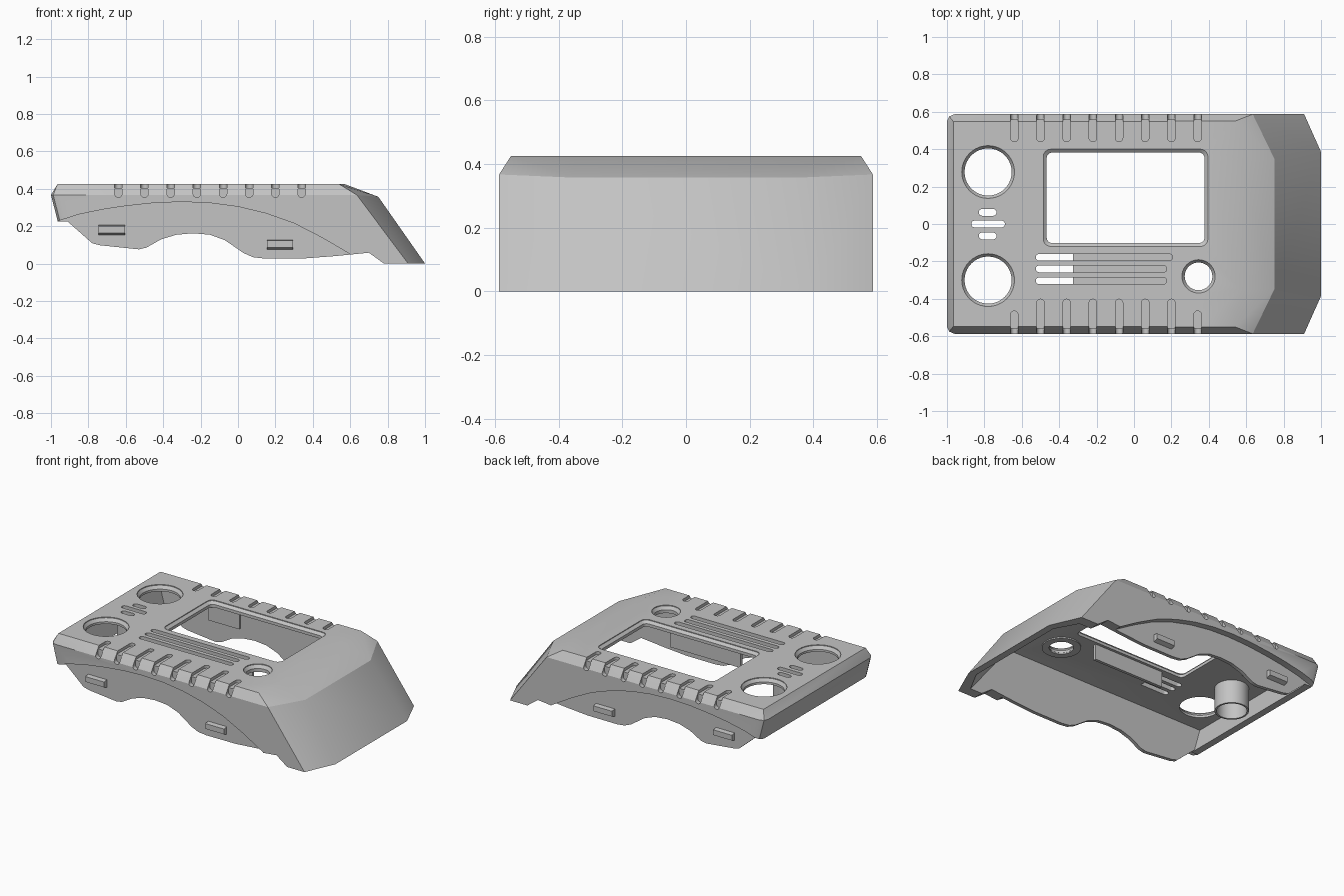
import bpy, bmesh, math
from mathutils import Vector

cube = bpy.data.objects.get("Cube")
if cube:
    bpy.data.objects.remove(cube, do_unlink=True)

gray = bpy.data.materials.new("plain gray")
gray.use_nodes = True
gray.diffuse_color = (0.55, 0.55, 0.55, 1)
gray.node_tree.nodes["Principled BSDF"].inputs["Base Color"].default_value = (0.55, 0.55, 0.55, 1)


def finish(name, bm):
    bmesh.ops.recalc_face_normals(bm, faces=bm.faces)
    me = bpy.data.meshes.new(name)
    bm.to_mesh(me)
    bm.free()
    me.materials.append(gray)
    ob = bpy.data.objects.new(name, me)
    bpy.context.collection.objects.link(ob)
    return ob


def hull(name, points):
    """Convex solid, each point mirrored across y = 0."""
    bm = bmesh.new()
    for x, y, z in points:
        for s in (1, -1):
            bm.verts.new((x, s * y, z))
    bmesh.ops.convex_hull(bm, input=bm.verts)
    bmesh.ops.dissolve_limit(bm, angle_limit=0.01, verts=bm.verts, edges=bm.edges)
    return finish(name, bm)


def loft(name, rings, axis="z"):
    """Solid through rings of equal length; each ring is (points, level)."""
    bm = bmesh.new()
    put = {"z": lambda a, b, l: (a, b, l), "y": lambda a, b, l: (a, l, b)}[axis]
    loops = [[bm.verts.new(put(a, b, l)) for a, b in pts] for pts, l in rings]
    n = len(loops[0])
    for low, high in zip(loops, loops[1:]):
        for i in range(n):
            j = (i + 1) % n
            bm.faces.new((low[i], low[j], high[j], high[i]))
    bm.faces.new(loops[0])
    bm.faces.new(loops[-1])
    return finish(name, bm)


def rounded(cx, cy, hx, hy, r, steps=6):
    """Rounded rectangle outline."""
    out = []
    for k, (sx, sy) in enumerate(((1, 1), (-1, 1), (-1, -1), (1, -1))):
        for i in range(steps + 1):
            a = math.pi / 2 * (k + i / steps)
            out.append((cx + sx * (hx - r) + r * math.cos(a), cy + sy * (hy - r) + r * math.sin(a)))
    return [p for i, p in enumerate(out) if (Vector(p) - Vector(out[i - 1])).length > 1e-5]


def circle(cx, cy, r, n=40):
    return [(cx + r * math.cos(i * math.tau / n), cy + r * math.sin(i * math.tau / n)) for i in range(n)]


def cut(target, tool):
    mod = target.modifiers.new("cut", "BOOLEAN")
    mod.operation, mod.solver, mod.object = "DIFFERENCE", "EXACT", tool
    bpy.context.view_layer.objects.active = target
    bpy.ops.object.modifier_apply(modifier=mod.name)
    bpy.data.objects.remove(tool, do_unlink=True)


def ring(name, x, y, outer, inner, low, high):
    ob = loft(name, [(circle(x, y, outer), low), (circle(x, y, outer), high)])
    cut(ob, loft("bore", [(circle(x, y, inner), low - 0.1), (circle(x, y, inner), high + 0.1)]))
    return ob


WALL_OUT, WALL_IN = 0.542, 0.518

# Chamfered shell with a sloping nose, hollowed from below
shell = hull("shell", [
    (-0.965, 0.547, 0.425), (0.54, 0.55, 0.425), (0.57, 0.35, 0.425),
    (-1, 0.55, 0.367), (-0.988, 0.575, 0.367), (-0.96, 0.587, 0.367),
    (0.635, 0.587, 0.367), (0.75, 0.35, 0.357),
    (1, 0.385, 0), (0.91, 0.587, 0),
    (-0.906, 0.55, 0), (-0.894, 0.575, 0), (-0.866, 0.587, 0)])
cut(shell, hull("cavity", [
    (-0.96, WALL_IN, 0.385), (0.53, WALL_IN, 0.385), (0.61, WALL_IN, 0.33), (0.71, 0.33, 0.322),
    (0.99, 0.37, -0.05), (0.91, WALL_IN, -0.05), (-0.84, WALL_IN, -0.05)]))

# Curved recess on the lower part of both side walls
arc = [(-1.1, 0.225), (-0.97, 0.225), (-0.85, 0.263), (-0.72, 0.29), (-0.6, 0.308), (-0.45, 0.324),
       (-0.3, 0.33), (-0.15, 0.324), (0, 0.304), (0.15, 0.268), (0.3, 0.215), (0.45, 0.138),
       (0.6, 0.05), (0.6, -0.2), (-1.1, -0.2)]
for s in (1, -1):
    cut(shell, loft("recess", [(arc, s * WALL_OUT), (arc, s * 0.8)], "y"))

# Wavy lower edge
wave = [(-1.1, 0.224), (-0.91, 0.224), (-0.78, 0.109), (-0.74, 0.098), (-0.53, 0.076), (-0.49, 0.085),
        (-0.41, 0.13), (-0.33, 0.154), (-0.24, 0.162), (-0.15, 0.154), (-0.07, 0.125), (0.03, 0.056),
        (0.08, 0.034), (0.14, 0.027), (0.36, 0.028), (0.52, 0.04), (0.7, 0.058), (0.78, 0),
        (0.8, -0.2), (-1.1, -0.2)]
cut(shell, loft("wave", [(wave, -0.8), (wave, 0.8)], "y"))

# Screen window with a chamfered rim
cut(shell, loft("window", [(rounded(-0.045, 0.14, 0.422, 0.242, 0.03), 0.3),
                           (rounded(-0.045, 0.14, 0.422, 0.242, 0.03), 0.405),
                           (rounded(-0.045, 0.14, 0.44, 0.26, 0.04), 0.42),
                           (rounded(-0.045, 0.14, 0.44, 0.26, 0.04), 0.5)]))

# Round openings with countersunk rims
for x, y, r in ((-0.78, 0.278, 0.126), (-0.78, -0.3, 0.126), (0.345, -0.28, 0.074)):
    cut(shell, loft("hole", [(circle(x, y, r), 0.3), (circle(x, y, r), 0.4),
                             (circle(x, y, r + 0.015), 0.42), (circle(x, y, r + 0.015), 0.5)]))

# Speaker slots go right through; long vents are open only at one end
slots = [(-0.83, -0.735, 0.062, 0.3), (-0.87, -0.69, 0, 0.3), (-0.83, -0.735, -0.064, 0.3),
         (-0.525, 0.207, -0.178, 0.398), (-0.525, 0.175, -0.24, 0.398), (-0.525, 0.175, -0.304, 0.398)]
for x0, x1, y, floor in slots:
    pts = rounded((x0 + x1) / 2, y, (x1 - x0) / 2, 0.018, 0.0179)
    cut(shell, loft("slot", [(pts, floor), (pts, 0.5)]))
    if x1 > 0:
        end = [(min(a, -0.325), b) for a, b in rounded(-0.375, y, 0.15, 0.018, 0.0179)]
        end = [p for i, p in enumerate(end) if (Vector(p) - Vector(end[i - 1])).length > 1e-5]
        cut(shell, loft("slot_end", [(end, 0.3), (end, 0.41)]))

# Grip notches along both long edges, running down through the chamfer
for i in range(8):
    x = -0.64 + 0.14 * i
    for s in (1, -1):
        start = 0.44 if s > 0 else (0.465 if i in (0, 7) else 0.402)
        top = rounded(x, s * (start + 0.15), 0.02, 0.15, 0.0199)
        cut(shell, loft("notch", [(top, 0.405), (top, 0.5)]))
        side = rounded(x, 0.43, 0.02, 0.076, 0.0199)
        cut(shell, loft("notch", [(side, s * 0.558), (side, s * 0.8)], "y"))

# Parts under the top: speaker tube, hole collar and plates beside the window
parts = [shell,
         ring("speaker_tube", -0.78, 0, 0.105, 0.093, 0.225, 0.39),
         ring("hole_collar", 0.345, -0.28, 0.12, 0.075, 0.377, 0.39)]
for name, x0, x1, y in (("front_window_plate", -0.325, 0.205, -0.13), ("back_window_plate", -0.5, -0.265, 0.402)):
    outline = [(x0, y - 0.01), (x1, y - 0.01), (x1, y + 0.01), (x0, y + 0.01)]
    parts.append(loft(name, [(outline, 0.28), (outline, 0.39)]))

# Wedge clips on the recessed panels
for s, side in ((1, "back"), (-1, "front")):
    for x, z, where in ((-0.675, 0.178, "right"), (0.225, 0.1, "left")):
        base = [(x + a, z + b) for a, b in ((-0.07, -0.028), (0.07, -0.028), (0.07, 0.028), (-0.07, 0.028))]
        tip = [(a, b + 0.014 if b < z else b - 0.006) for a, b in base]
        parts.append(loft(f"{side}_{where}_clip", [(base, s * 0.535), (tip, s * 0.572)], "y"))

# Smooth curved walls, keep hard edges crisp
for ob in parts:
    bpy.ops.object.select_all(action="DESELECT")
    ob.select_set(True)
    bpy.context.view_layer.objects.active = ob
    bpy.ops.object.shade_smooth_by_angle(angle=math.radians(25))
